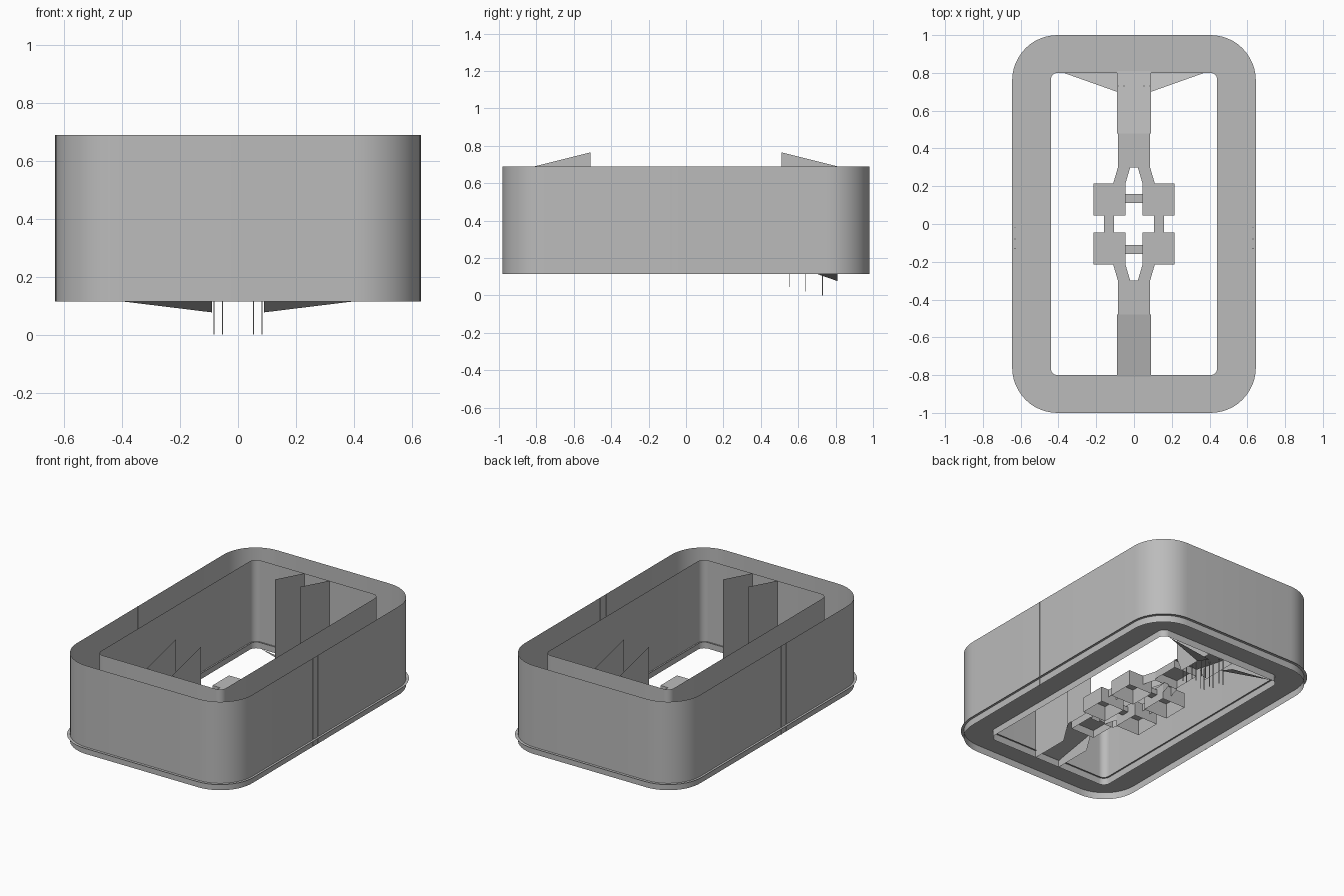
import bpy
import bmesh
import math
from mathutils import Vector

cube = bpy.data.objects.get("Cube")
if cube:
    bpy.data.objects.remove(cube, do_unlink=True)

GREY = bpy.data.materials.new("plain grey")
GREY.use_nodes = True
GREY.diffuse_color = (0.5, 0.5, 0.5, 1)
GREY.node_tree.nodes["Principled BSDF"].inputs["Base Color"].default_value = (0.5, 0.5, 0.5, 1)

FLOOR, FOOT, RIM, DECK = 0.16, 0.115, 0.69, 0.22


def finish(name, bm, smooth=False):
    mesh = bpy.data.meshes.new(name)
    bm.to_mesh(mesh)
    bm.free()
    mesh.materials.append(GREY)
    ob = bpy.data.objects.new(name, mesh)
    bpy.context.collection.objects.link(ob)
    if smooth:
        bpy.ops.object.select_all(action='DESELECT')
        ob.select_set(True)
        bpy.context.view_layer.objects.active = ob
        bpy.ops.object.shade_smooth_by_angle(angle=math.radians(30))
    return ob


def rounded_loop(bm, hx, hy, r, z, steps=12):
    """Ring of vertices around a rounded rectangle."""
    verts = []
    for q, (sx, sy) in enumerate([(1, 1), (-1, 1), (-1, -1), (1, -1)]):
        for i in range(steps + 1):
            a = math.pi / 2 * (q + i / steps)
            verts.append(bm.verts.new((sx * (hx - r) + r * math.cos(a),
                                       sy * (hy - r) + r * math.sin(a), z)))
    return verts


def bridge(bm, a, b):
    n = len(a)
    for i in range(n):
        j = (i + 1) % n
        bm.faces.new((a[i], a[j], b[j], b[i]))


def band(name, first, second):
    """Sheet joining two rounded loops, each given as (hx, hy, r, z)."""
    bm = bmesh.new()
    bridge(bm, rounded_loop(bm, *first), rounded_loop(bm, *second))
    return finish(name, bm, True)


def sheet(name, points):
    bm = bmesh.new()
    bm.faces.new([bm.verts.new(p) for p in points])
    return finish(name, bm)


def tray(name, outline, top, bottom):
    """Flat plate with side walls, open underneath."""
    bm = bmesh.new()
    upper = [bm.verts.new((x, y, top)) for x, y in outline]
    lower = [bm.verts.new((x, y, bottom)) for x, y in outline]
    bm.faces.new(upper)
    bridge(bm, lower, upper)
    bmesh.ops.recalc_face_normals(bm, faces=bm.faces)
    return finish(name, bm)


def box(name, lo, hi):
    bm = bmesh.new()
    bmesh.ops.create_cube(bm, size=1)
    lo, hi = Vector(lo), Vector(hi)
    for v in bm.verts:
        v.co = (lo + hi) / 2 + Vector(c * s for c, s in zip(v.co, hi - lo))
    return finish(name, bm)


def rect(x0, x1, y0, y1):
    return [(x0, y0), (x1, y0), (x1, y1), (x0, y1)]


# Open channel: thin outer and inner walls on a flanged floor
band("outer_wall", (0.63, 0.982, 0.228, FOOT), (0.63, 0.982, 0.228, RIM))
band("inner_wall", (0.45, 0.81, 0.045, RIM), (0.45, 0.81, 0.045, FOOT))
band("channel_floor", (0.645, 1.0, 0.24, FLOOR), (0.44, 0.80, 0.035, FLOOR))

# Vertical seams on the long sides
for side in (-1, 1):
    for y in (-0.13, -0.08, -0.02):
        box("wall_seam", (side * 0.63 - 0.002, y - 0.002, FOOT),
            (side * 0.63 + 0.002, y + 0.002, RIM))

for sy in (-1, 1):
    # Flat neck and ramp down to the end wall
    tray("bridge_neck", [(x, sy * y) for x, y in rect(-0.085, 0.085, 0.3, 0.48)], DECK, 0.17)
    ramp = [(-0.09, sy * 0.48, DECK), (0.09, sy * 0.48, DECK),
            (0.09, sy * 0.81, FLOOR), (-0.09, sy * 0.81, FLOOR)]
    sheet("bridge_ramp", ramp if sy < 0 else ramp[::-1]).data.flip_normals()
    # Connector between the pads
    box("pad_connector", (-0.045, sy * 0.135 - 0.025, 0.17), (0.045, sy * 0.135 + 0.025, 0.205))
    for sx in (-1, 1):
        # Tall side fins of the ramp
        profile = [(0.81, RIM), (0.51, 0.765), (0.51, 0.21), (0.55, FOOT), (0.81, FOOT)]
        sheet("ramp_fin", [(sx * 0.09, sy * y, z) for y, z in profile])
        # Hollow square pads and the splayed arms to the neck
        pad = rect(0.045, 0.215, 0.045, 0.215)
        arm = [(0.045, 0.215), (0.11, 0.215), (0.085, 0.3), (0.02, 0.3)]
        tray("hollow_pad", [(sx * x, sy * y) for x, y in pad], DECK, 0.12)
        tray("splayed_arm", [(sx * x, sy * y) for x, y in arm], DECK, 0.16)

for sx in (-1, 1):
    # Struts joining front and back pads
    tray("pad_strut", [(sx * x, y) for x, y in rect(0.105, 0.16, -0.045, 0.045)], DECK, 0.17)
    # Tapered gussets under the back end
    sheet("back_gusset", [(sx * 0.09, 0.70, FOOT), (sx * 0.40, 0.81, FOOT), (sx * 0.09, 0.81, 0.077)])
    # Thin pins hanging below the back ramp
    for x in (0.053, 0.083):
        for y, z in ((0.555, 0.045), (0.64, 0.02), (0.73, 0)):
            box("hanging_pin", (sx * x - 0.002, y - 0.002, z), (sx * x + 0.002, y + 0.002, 0.19))
